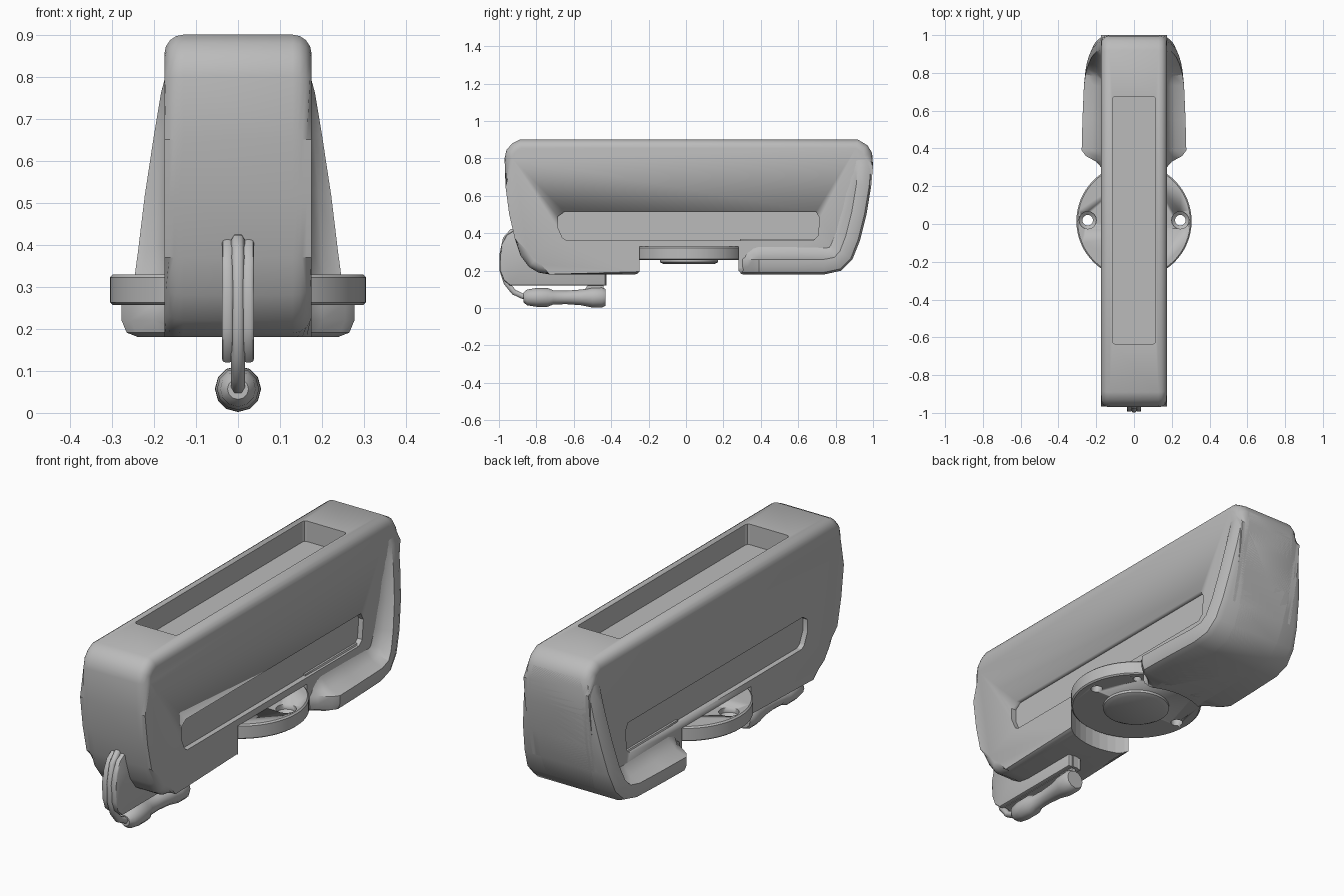
import bpy, bmesh, math
from mathutils import Vector, Matrix

if "Cube" in bpy.data.objects:
    bpy.data.objects.remove(bpy.data.objects["Cube"])

grey = bpy.data.materials.new("plain_grey")
grey.diffuse_color = (0.5, 0.5, 0.5, 1)
grey.use_nodes = True
grey.node_tree.nodes["Principled BSDF"].inputs["Base Color"].default_value = grey.diffuse_color


def make(name, bm, smooth=True):
    bmesh.ops.recalc_face_normals(bm, faces=bm.faces)
    me = bpy.data.meshes.new(name)
    bm.to_mesh(me)
    bm.free()
    me.materials.append(grey)
    ob = bpy.data.objects.new(name, me)
    bpy.context.collection.objects.link(ob)
    if smooth:
        shade(ob)
    return ob


def select(ob):
    bpy.ops.object.select_all(action='DESELECT')
    ob.select_set(True)
    bpy.context.view_layer.objects.active = ob


def shade(ob):
    select(ob)
    bpy.ops.object.shade_smooth_by_angle(angle=math.radians(32))


def slab(name, pts, x0, x1, bevel=0, segs=3):
    """Side profile (y, z) extruded from x0 to x1, with rounded rims."""
    bm = bmesh.new()
    a = [bm.verts.new((x0, y, z)) for y, z in pts]
    b = [bm.verts.new((x1, y, z)) for y, z in pts]
    caps = [bm.faces.new(a), bm.faces.new(b[::-1])]
    n = len(pts)
    for i in range(n):
        j = (i + 1) % n
        bm.faces.new((a[i], b[i], b[j], a[j]))
    if bevel:
        rim = [e for f in caps for e in f.edges]
        bmesh.ops.bevel(bm, geom=rim, offset=bevel, segments=segs, profile=0.5, affect='EDGES')
    return make(name, bm)


def lathe(name, prof, origin, axis='Z', segs=48, smooth=True):
    """Rings of (radius, height) stacked along an axis."""
    bm = bmesh.new()
    rings = []
    for r, h in prof:
        ring = []
        for i in range(segs):
            t = 2 * math.pi * i / segs
            c, s = r * math.cos(t), r * math.sin(t)
            p = (c, s, h) if axis == 'Z' else (c, h, s)
            ring.append(bm.verts.new(Vector(p) + Vector(origin)))
        rings.append(ring)
    for a, b in zip(rings, rings[1:]):
        for i in range(segs):
            j = (i + 1) % segs
            bm.faces.new((a[i], a[j], b[j], b[i]))
    bm.faces.new(rings[0])
    bm.faces.new(rings[-1])
    return make(name, bm, smooth)


def cut(ob, cutter):
    m = ob.modifiers.new("cut", 'BOOLEAN')
    m.operation, m.solver, m.object = 'DIFFERENCE', 'EXACT', cutter
    select(ob)
    # cut before the smoothing modifier, if there is one
    bpy.ops.object.modifier_move_to_index(modifier="cut", index=0)
    bpy.ops.object.modifier_apply(modifier="cut")


# Main body
body = slab("body", [
    (-0.89, 0.9), (-0.93, 0.88), (-0.96, 0.845), (-0.97, 0.8), (-0.965, 0.65), (-0.945, 0.5),
    (-0.915, 0.37), (-0.885, 0.28), (-0.84, 0.22), (-0.79, 0.19), (-0.73, 0.18),
    (0.74, 0.18), (0.83, 0.2), (0.89, 0.26), (0.93, 0.36), (0.965, 0.5), (0.99, 0.65),
    (1.0, 0.76), (0.995, 0.83), (0.97, 0.87), (0.92, 0.9)], -0.175, 0.175, 0.045, 4)

# Flared lip along the rear foot and up the back: (y, z, half width)
stations = [(0.29, 0.18, 0.165), (0.33, 0.18, 0.2), (0.36, 0.18, 0.255), (0.39, 0.18, 0.277),
            (0.55, 0.18, 0.273), (0.74, 0.18, 0.265), (0.83, 0.2, 0.257), (0.89, 0.26, 0.249),
            (0.93, 0.36, 0.238), (0.965, 0.5, 0.222), (0.99, 0.65, 0.2), (1.0, 0.76, 0.183),
            (0.995, 0.83, 0.166)]
bm = bmesh.new()
rows = []
for i, (y, z, w) in enumerate(stations):
    p, q = stations[max(i - 1, 0)], stations[min(i + 1, len(stations) - 1)]
    ty, tz = q[0] - p[0], q[1] - p[1]
    ln = math.hypot(ty, tz)
    ny, nz = -tz / ln, ty / ln
    g = w - 0.16
    half = [(w - 0.04, 0), (w - 0.012, 0.011), (w, 0.04), (w, 0.08),
            (0.16 + g * 0.5, 0.1), (0.16 + g * 0.15, 0.14), (0.16, 0.19)]
    sec = half + [(-x, d) for x, d in reversed(half)]
    rows.append([bm.verts.new((x, y + ny * d, z + nz * d)) for x, d in sec])
for a, b in zip(rows, rows[1:]):
    for i in range(len(a)):
        j = (i + 1) % len(a)
        bm.faces.new((a[i], a[j], b[j], b[i]))
bm.faces.new(rows[0])
bm.faces.new(rows[-1])
lip = make("flared_foot", bm)

# Cutters: round notch, top tray, side slots
notch = lathe("notch_cutter", [(0.318, 0.0), (0.318, 0.33)], (0, 0.015, 0), smooth=False)
bm = bmesh.new()
bmesh.ops.create_cube(bm, size=1, matrix=Matrix.LocRotScale(
    Vector((0, 0.02, 0.9)), None, Vector((0.23, 1.31, 0.2))))
bmesh.ops.bevel(bm, geom=[e for e in bm.edges if abs(e.verts[0].co.z - e.verts[1].co.z) > 0.1],
                offset=0.015, segments=2, profile=0.5, affect='EDGES')
tray = make("tray_cutter", bm, False)
slot_pts = [(-0.65, 0.515), (-0.685, 0.49), (-0.685, 0.43), (-0.66, 0.375), (-0.64, 0.362),
            (0.68, 0.362), (0.705, 0.385), (0.715, 0.48), (0.695, 0.515)]
slots = [slab("slot_cutter", slot_pts, s * 0.15, s * 0.25) for s in (-1, 1)]
for c in [notch, tray] + slots:
    cut(body, c)
cut(lip, notch)

# Round mounting plate with countersunk screw holes and a boss below
plate = lathe("mounting_plate", [(0.298, 0.257), (0.305, 0.263), (0.305, 0.322), (0.298, 0.329)],
              (0, 0.015, 0), segs=64)
holes = [lathe("screw_cutter", [(0.028, 0.2), (0.028, 0.29), (0.046, 0.305), (0.046, 0.4)],
               (s * 0.245, 0.02, 0), segs=16) for s in (-1, 1)]
holes.append(lathe("pin_cutter", [(0.02, 0.2), (0.02, 0.3)], (0.16, 0.215, 0), segs=16))
for h in holes:
    cut(plate, h)
lathe("boss", [(0.135, 0.235), (0.155, 0.245), (0.155, 0.27)], (0, 0.015, 0), segs=32)

for c in [notch, tray] + slots + holes:
    bpy.data.objects.remove(c)

# Front fin: two side plates with a raised middle rib
fin = [(-0.86, 0.4), (-0.92, 0.415), (-0.96, 0.39), (-0.985, 0.34), (-0.993, 0.28),
       (-0.993, 0.2), (-0.975, 0.15), (-0.94, 0.12), (-0.43, 0.12), (-0.43, 0.25), (-0.8, 0.3)]
for s in (-1, 1):
    slab("fin_plate", fin, s * 0.012, s * 0.038, 0.008, 2)
slab("fin_core", [(y * 0.99, z) for y, z in fin], -0.014, 0.014)

# Cord running over the fin and down to the plug
cu = bpy.data.curves.new("cord", 'CURVE')
cu.dimensions = '3D'
cu.bevel_depth = 0.017
cu.bevel_resolution = 1
cu.use_fill_caps = True
path = [(-0.88, 0.415), (-0.93, 0.41), (-0.965, 0.37), (-0.982, 0.29), (-0.982, 0.2),
        (-0.96, 0.135), (-0.92, 0.085), (-0.87, 0.062), (-0.82, 0.06)]
sp = cu.splines.new('POLY')
sp.points.add(len(path) - 1)
for p, (y, z) in zip(sp.points, path):
    p.co = (0, y, z, 1)
cu.materials.append(grey)
bpy.context.collection.objects.link(bpy.data.objects.new("cord", cu))

# Faceted plug and the bridge holding it to the fin
lathe("plug", [(0.025, -0.87), (0.042, -0.85), (0.05, -0.8), (0.05, -0.74), (0.038, -0.71),
               (0.036, -0.64), (0.042, -0.56), (0.054, -0.5), (0.055, -0.45), (0.045, -0.43)],
      (0, 0, 0.057), 'Y', 12)
slab("plug_bridge", [(-0.56, 0.07), (-0.44, 0.07), (-0.44, 0.13), (-0.52, 0.13)], -0.012, 0.012)
